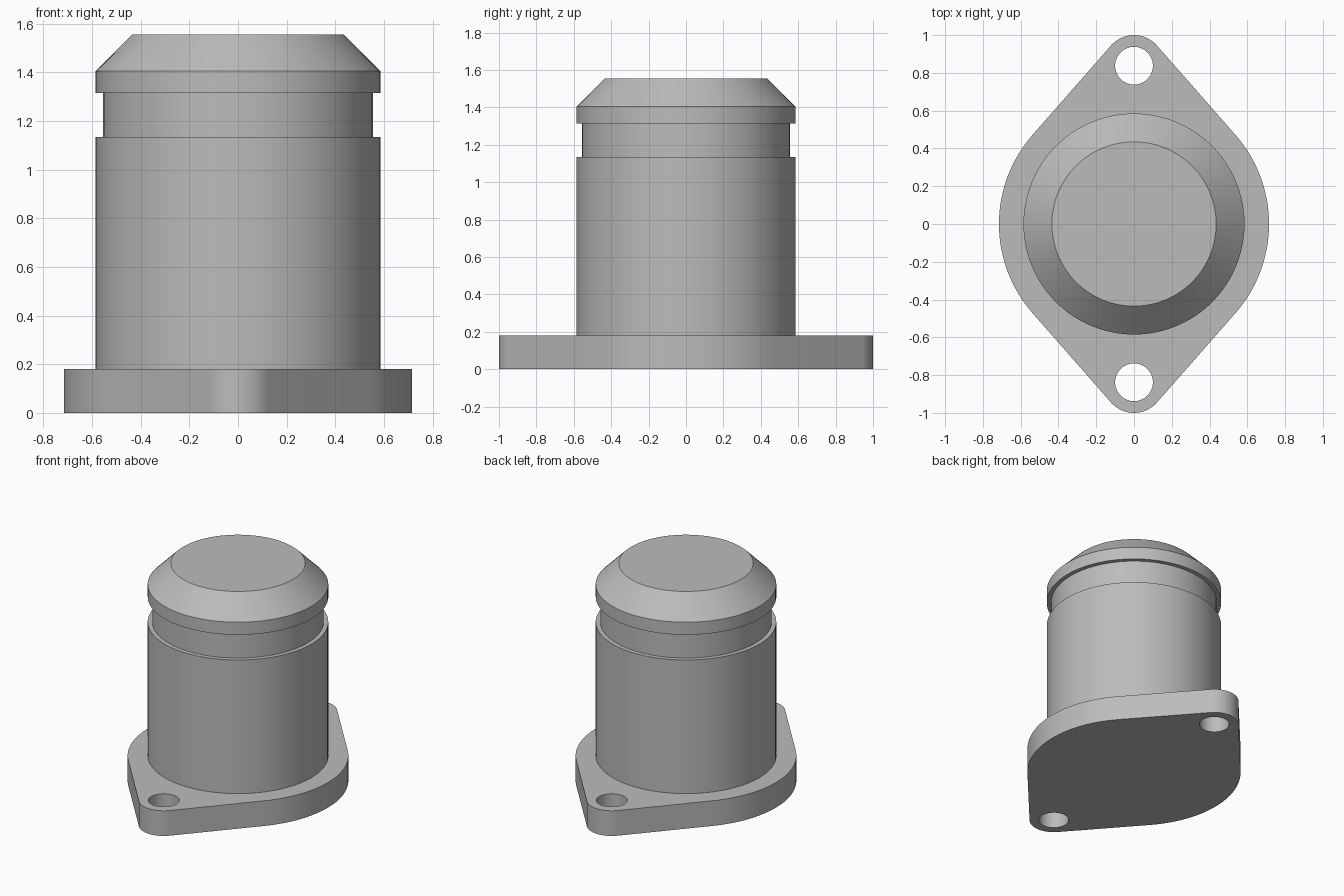
import bpy, bmesh
from math import sin, cos, pi, asin, radians

old = bpy.data.objects.get("Cube")
if old:
    bpy.data.objects.remove(old, do_unlink=True)

# Single grey material
GREY = (0.5, 0.5, 0.5, 1.0)
grey = bpy.data.materials.new("plain_grey")
grey.use_nodes = True
grey.diffuse_color = GREY
grey.node_tree.nodes["Principled BSDF"].inputs["Base Color"].default_value = GREY


def finish(name, bm):
    """Turn a bmesh into a shaded object with the grey material."""
    bmesh.ops.recalc_face_normals(bm, faces=bm.faces)
    mesh = bpy.data.meshes.new(name)
    bm.to_mesh(mesh)
    bm.free()
    mesh.materials.append(grey)
    obj = bpy.data.objects.new(name, mesh)
    bpy.context.collection.objects.link(obj)
    bpy.ops.object.select_all(action='DESELECT')
    obj.select_set(True)
    bpy.context.view_layer.objects.active = obj
    bpy.ops.object.shade_smooth_by_angle(angle=radians(25))
    return obj


def arc(cy, r, start, end, steps):
    """Points along an arc centred on (0, cy)."""
    angles = [start + (end - start) * i / steps for i in range(steps + 1)]
    return [(r * cos(a), cy + r * sin(a)) for a in angles]


def add_loop(bm, points):
    verts = [bm.verts.new((x, y, 0)) for x, y in points]
    return [bm.edges.new((v, verts[i - 1])) for i, v in enumerate(verts)]


# Mounting flange: large round joined by tangents to two bolt ears
FLANGE_R, EAR_R, EAR_Y, HOLE_R, FLANGE_H = 0.715, 0.162, 0.838, 0.1, 0.18
t = asin((FLANGE_R - EAR_R) / EAR_Y)
outline = (arc(0, FLANGE_R, -t, t, 32) + arc(EAR_Y, EAR_R, t, pi - t, 24)
           + arc(0, FLANGE_R, pi - t, pi + t, 32)
           + arc(-EAR_Y, EAR_R, pi + t, 2 * pi - t, 24))
bm = bmesh.new()
edges = add_loop(bm, outline)
for side in (1, -1):
    edges += add_loop(bm, arc(side * EAR_Y, HOLE_R, 0, 2 * pi, 48)[:-1])
bmesh.ops.triangle_fill(bm, edges=edges, use_beauty=True)
ext = bmesh.ops.extrude_face_region(bm, geom=bm.faces[:], use_keep_orig=True)
top = [g for g in ext["geom"] if isinstance(g, bmesh.types.BMVert)]
bmesh.ops.translate(bm, verts=top, vec=(0, 0, FLANGE_H))
finish("mounting_flange", bm)

# Turned plug body: barrel, seal groove, collar and chamfered top
SEGMENTS = 96
profile = [(0.585, 0.16), (0.585, 1.135), (0.555, 1.135), (0.555, 1.315),
           (0.585, 1.315), (0.585, 1.405), (0.435, 1.555)]
bm = bmesh.new()
rings = []
for r, z in profile:
    rings.append([bm.verts.new((r * cos(2 * pi * i / SEGMENTS),
                                r * sin(2 * pi * i / SEGMENTS), z))
                  for i in range(SEGMENTS)])
for low, high in zip(rings, rings[1:]):
    for i in range(SEGMENTS):
        bm.faces.new((low[i - 1], low[i], high[i], high[i - 1]))
bm.faces.new(rings[0])
bm.faces.new(rings[-1])
finish("plug_body", bm)
